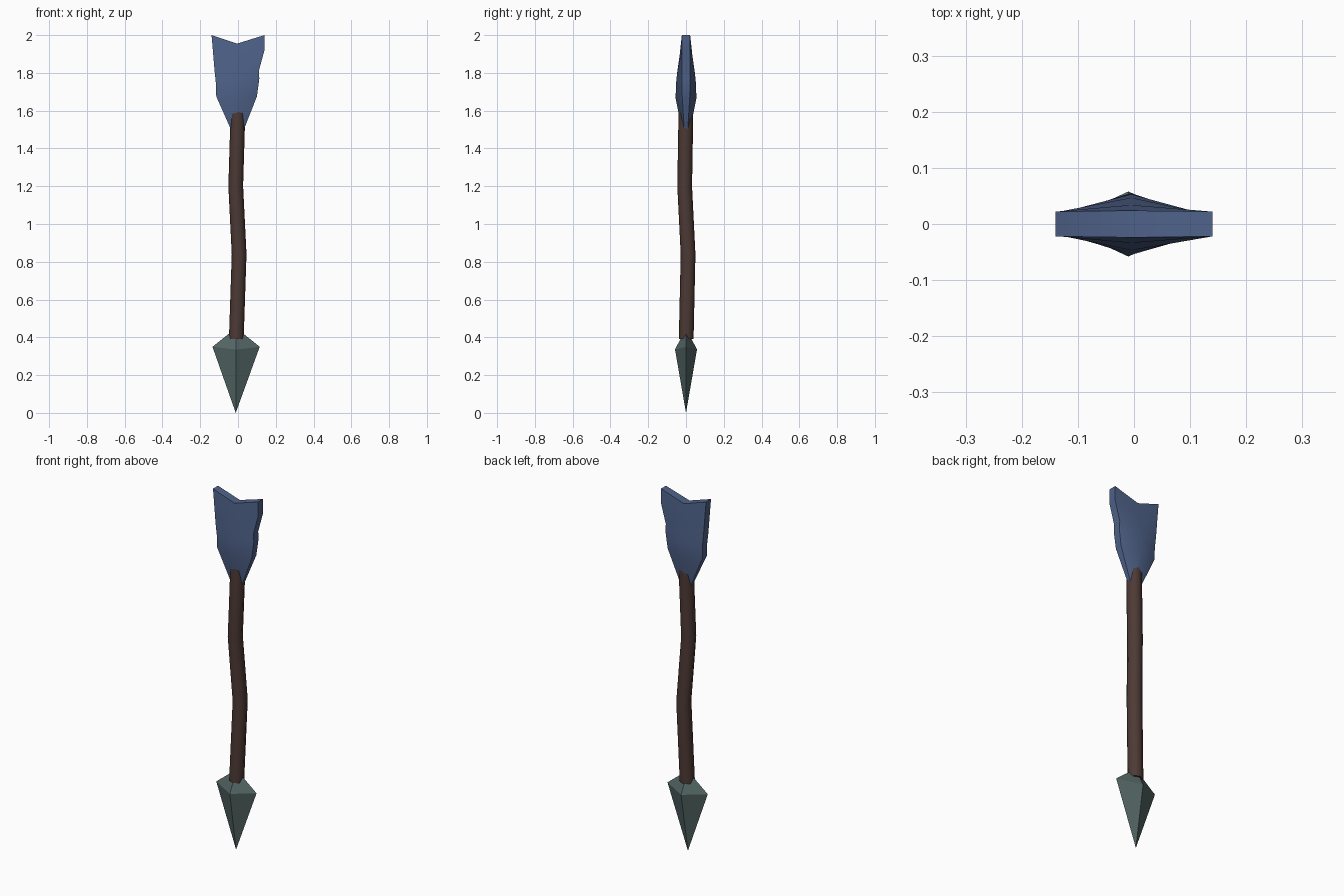
import bpy, bmesh, math
from mathutils import Vector

if "Cube" in bpy.data.objects:
    bpy.data.objects.remove(bpy.data.objects["Cube"])


def material(name, rgb):
    m = bpy.data.materials.new(name)
    m.diffuse_color = (*rgb, 1)
    m.use_nodes = True
    m.node_tree.nodes["Principled BSDF"].inputs["Base Color"].default_value = m.diffuse_color
    return m


def make_part(name, rings, mat, smooth=None):
    """Loft closed rings of points from bottom to top and cap both ends."""
    bm = bmesh.new()
    loops = [[bm.verts.new(p) for p in ring] for ring in rings]
    n = len(loops[0])
    for a, b in zip(loops, loops[1:]):
        for i in range(n):
            j = (i + 1) % n
            bm.faces.new((a[i], a[j], b[j], b[i]))
    bm.faces.new(loops[0][::-1])
    bm.faces.new(loops[-1])
    bmesh.ops.remove_doubles(bm, verts=bm.verts, dist=0.0005)
    bmesh.ops.recalc_face_normals(bm, faces=bm.faces)
    me = bpy.data.meshes.new(name)
    bm.to_mesh(me)
    bm.free()
    me.materials.append(mat)
    ob = bpy.data.objects.new(name, me)
    bpy.context.collection.objects.link(ob)
    if smooth:
        bpy.ops.object.select_all(action='DESELECT')
        ob.select_set(True)
        bpy.context.view_layer.objects.active = ob
        bpy.ops.object.shade_smooth_by_angle(angle=math.radians(smooth))
    return ob


blue = material("feather blue", (0.078, 0.122, 0.25))
brown = material("dark wood", (0.075, 0.042, 0.035))
stone = material("grey green stone", (0.085, 0.13, 0.127))

# Arrow head: four-sided faceted spike pointing down
tip, peak = (-0.012, 0, 0), (-0.01, 0, 0.45)
belt = [(-0.135, 0, 0.35), (-0.01, -0.058, 0.335),
        (0.115, 0, 0.35), (-0.01, 0.058, 0.335)]
bm = bmesh.new()
low, high = bm.verts.new(tip), bm.verts.new(peak)
ring = [bm.verts.new(p) for p in belt]
for i in range(4):
    j = (i + 1) % 4
    bm.faces.new((low, ring[j], ring[i]))
    bm.faces.new((high, ring[i], ring[j]))
bmesh.ops.recalc_face_normals(bm, faces=bm.faces)
head_mesh = bpy.data.meshes.new("arrow_head")
bm.to_mesh(head_mesh)
bm.free()
head_mesh.materials.append(stone)
bpy.context.collection.objects.link(bpy.data.objects.new("arrow_head", head_mesh))

# Shaft: gently bent eight-sided stick
path = [(-0.009, 0.001, 0.39), (0.006, 0.011, 0.84),
        (-0.012, -0.007, 1.2), (-0.003, -0.002, 1.5), (-0.003, -0.001, 1.62)]
rings = []
for x, y, z in path:
    rings.append([(x + 0.039 * math.cos(math.tau * i / 8),
                   y + 0.039 * math.sin(math.tau * i / 8), z) for i in range(8)])
make_part("shaft", rings, brown, 50)

# Fletching: thick ridged blade, notched top and ragged sides
# each row: left x, left z, right x, right z, ridge z, ridge half depth, edge half depth
rows = [(-0.012, 1.43, 0.008, 1.43, 1.42, 0.006, 0.004),
        (-0.036, 1.497, 0.03, 1.497, 1.50, 0.022, 0.009),
        (-0.115, 1.675, 0.10, 1.675, 1.665, 0.055, 0.02),
        (-0.117, 1.745, 0.113, 1.77, 1.74, 0.053, 0.021),
        (-0.124, 1.81, 0.11, 1.81, 1.80, 0.047, 0.022),
        (-0.133, 1.92, 0.14, 1.92, 1.89, 0.034, 0.022),
        (-0.14, 2.0, 0.14, 2.0, 1.955, 0.024, 0.022)]
rings = []
for xl, zl, xr, zr, zc, d, e in rows:
    xc = -0.005
    rings.append([(xl, -e, zl), (xc, -d, zc), (xr, -e, zr),
                  (xr, e, zr), (xc, d, zc), (xl, e, zl)])
fletching = make_part("fletching", rings[:], blue, 40)

# Split the notched top cap into two flat halves along its centre
bm = bmesh.new()
bm.from_mesh(fletching.data)
bm.verts.ensure_lookup_table()
mid = [v for v in bm.verts if abs(v.co.z - 1.955) < 0.001]
bmesh.ops.connect_verts(bm, verts=mid)
bmesh.ops.recalc_face_normals(bm, faces=bm.faces)
bm.to_mesh(fletching.data)
bm.free()
